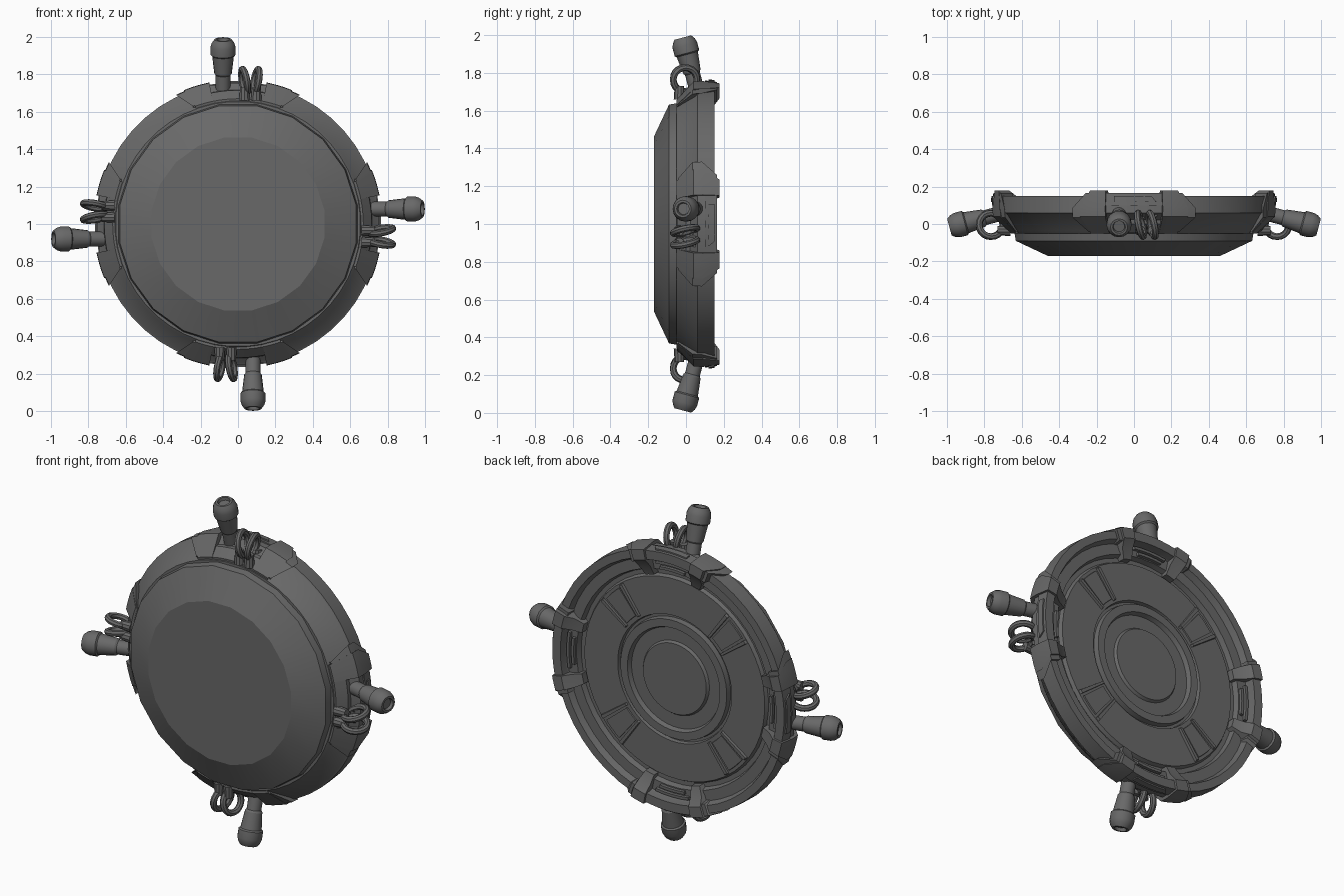
import bpy, bmesh
from math import sin, cos, pi, radians
from mathutils import Matrix

cube = bpy.data.objects.get("Cube")
if cube:
    bpy.data.objects.remove(cube)

steel = bpy.data.materials.new("dark_grey_metal")
steel.use_nodes = True
grey = (0.14, 0.14, 0.14, 1)
steel.diffuse_color = grey
steel.node_tree.nodes["Principled BSDF"].inputs["Base Color"].default_value = grey

CENTRE = (0, 0, 1)
parts = []


def finish(name, bm, quarters=1):
    """Turn a bmesh into one object, or four copies turned about the disc axis."""
    bmesh.ops.remove_doubles(bm, verts=bm.verts, dist=1e-5)
    bmesh.ops.recalc_face_normals(bm, faces=bm.faces)
    mesh = bpy.data.meshes.new(name)
    bm.to_mesh(mesh)
    bm.free()
    mesh.materials.append(steel)
    for q in range(quarters):
        ob = bpy.data.objects.new(name if quarters == 1 else f"{name}_{q + 1}", mesh)
        ob.location = CENTRE
        ob.rotation_euler.y = q * pi / 2
        bpy.context.collection.objects.link(ob)
        parts.append(ob)


def loft(bm, sections, closed_path, closed_section):
    """Skin a list of equal cross-sections."""
    rows = [[bm.verts.new(p) for p in s] for s in sections]
    n, k = len(rows), len(rows[0])
    for i in range(n if closed_path else n - 1):
        a, b = rows[i], rows[(i + 1) % n]
        for j in range(k if closed_section else k - 1):
            m = (j + 1) % k
            bm.faces.new((a[j], a[m], b[m], b[j]))
    if not closed_path:
        bm.faces.new(rows[0])
        bm.faces.new(rows[-1])


def polar(r, y, angle):
    return (r * sin(angle), y, r * cos(angle))


def lathe(bm, profile, count):
    """Revolve (radius, y) points about the disc axis."""
    loft(bm, [[polar(r, y, 2 * pi * (i + 0.5) / count) for r, y in profile]
              for i in range(count)], True, False)


def arc(bm, profile, start, steps=4, mid=0, sides=(1,)):
    """Sweep (radius, y, end angle) points round the rim from a start angle."""
    for s in sides:
        loft(bm, [[polar(r, y, radians(mid + s * (start + (end - start) * i / steps)))
                   for r, y, end in profile] for i in range(steps + 1)], False, True)


# Domed front
bm = bmesh.new()
lathe(bm, [(0, -0.17), (0.468, -0.17), (0.64, -0.09), (0.65, -0.03), (0, -0.03)], 20)
finish("front_dome", bm)

# Rim with the stepped, recessed back
bm = bmesh.new()
lathe(bm, [(0, -0.05), (0.655, -0.05), (0.67, -0.035), (0.745, 0.055), (0.755, 0.06),
           (0.75, 0.15), (0.705, 0.15), (0.69, 0.115), (0.63, 0.115), (0.62, 0.085),
           (0.595, 0.085), (0.585, 0.105), (0.37, 0.105), (0.365, 0.085),
           (0.35, 0.085), (0.345, 0.115), (0.3, 0.115), (0.29, 0.09),
           (0.215, 0.09), (0.205, 0.105), (0, 0.105)], 48)
finish("rim_and_back", bm)

# Diagonal panels on the back, each edged by two ribs
bm = bmesh.new()
arc(bm, [(0.39, 0.095, 6), (0.57, 0.095, 6), (0.565, 0.112, 6), (0.395, 0.112, 6)],
    -6, mid=45)
arc(bm, [(0.38, 0.095, 10), (0.583, 0.095, 10), (0.575, 0.12, 9.5), (0.385, 0.12, 9.5)],
    7.5, 2, mid=45, sides=(1, -1))
finish("back_panel", bm, 4)

# Clamp jaws hooked over the rim, either side of a notch
bm = bmesh.new()
arc(bm, [(0.645, -0.045, 20), (0.67, -0.05, 20), (0.77, 0.04, 22), (0.772, 0.09, 22),
         (0.76, 0.178, 18), (0.70, 0.178, 18), (0.655, 0.145, 18), (0.60, 0.125, 17),
         (0.60, 0.08, 17), (0.67, 0.07, 18)], 11.5, 3, sides=(1, -1))
finish("clamp_jaws", bm, 4)

# Thinner flaps at the clamp ends
bm = bmesh.new()
arc(bm, [(0.655, -0.035, 21), (0.675, -0.042, 21), (0.763, 0.035, 25.5),
         (0.766, 0.085, 25.5), (0.757, 0.165, 20), (0.69, 0.165, 20), (0.68, 0.07, 20)],
    16, 3, sides=(1, -1))
finish("clamp_flaps", bm, 4)

# Clamp middle: low floor in front, raised wall behind
bm = bmesh.new()
arc(bm, [(0.645, -0.045, 12), (0.67, -0.048, 12), (0.715, 0.0, 12), (0.725, 0.1, 12),
         (0.76, 0.1, 12), (0.752, 0.165, 12), (0.70, 0.165, 12), (0.685, 0.07, 12)],
    -12, 6)
finish("clamp_middle", bm, 4)

# Latch strip on the wall and vent bars between the hooks
bm = bmesh.new()
arc(bm, [(0.74, 0.118, 9), (0.766, 0.118, 9), (0.762, 0.15, 7), (0.74, 0.15, 7)], -8)
for radius, half in ((0.675, 9), (0.645, 7)):
    arc(bm, [(radius - 0.01, 0.1, half), (radius + 0.01, 0.1, half),
             (radius + 0.008, 0.132, half), (radius - 0.008, 0.132, half)], -half)
finish("latch_and_vents", bm, 4)

# Plug: stem, flared sleeve and rounded head with a hollow tip
bm = bmesh.new()
plug = [(0, 0), (0.04, 0), (0.04, 0.1), (0.047, 0.11), (0.058, 0.205), (0.067, 0.212),
        (0.067, 0.255), (0.06, 0.278), (0.046, 0.297), (0.034, 0.297), (0.03, 0.28), (0, 0.28)]
loft(bm, [[(r * cos(a), r * sin(a), h) for r, h in plug]
          for a in (2 * pi * i / 16 for i in range(16))], True, False)
bm.transform(Matrix.Translation((-0.08, 0.06, 0.70)) @ Matrix.Rotation(radians(15), 4, "X"))
finish("plug", bm, 4)

# Pair of cable loops beside each plug, leaning apart
bm = bmesh.new()
for x, lean in ((0.035, -10), (0.098, 10)):
    place = Matrix.Translation((x, -0.005, 0.765)) \
        @ Matrix.Rotation(radians(lean), 4, "Y") @ Matrix.Rotation(radians(12), 4, "Z")
    rings = []
    for i in range(20):
        a = 2 * pi * i / 20
        rings.append([place @ Matrix.Rotation(a, 4, "X").to_3x3().to_4x4()
                      @ Matrix.Translation((0.018 * cos(b), 0, 0.064 + 0.018 * sin(b))).to_translation()
                      for b in (2 * pi * j / 8 for j in range(8))])
    loft(bm, rings, True, True)
finish("cable_loops", bm, 4)

# Sockets that hold the loop ends
bm = bmesh.new()
for x in (0.035, 0.098):
    for y in (-0.035, 0.05):
        bmesh.ops.create_cone(bm, cap_ends=True, segments=10, radius1=0.03, radius2=0.025,
                              depth=0.07, matrix=Matrix.Translation((x, y, 0.695)))
finish("loop_sockets", bm, 4)

# Smooth shading with sharp edges kept
bpy.ops.object.select_all(action="DESELECT")
for ob in parts:
    ob.select_set(True)
bpy.context.view_layer.objects.active = parts[0]
bpy.ops.object.shade_smooth_by_angle(angle=radians(25))
